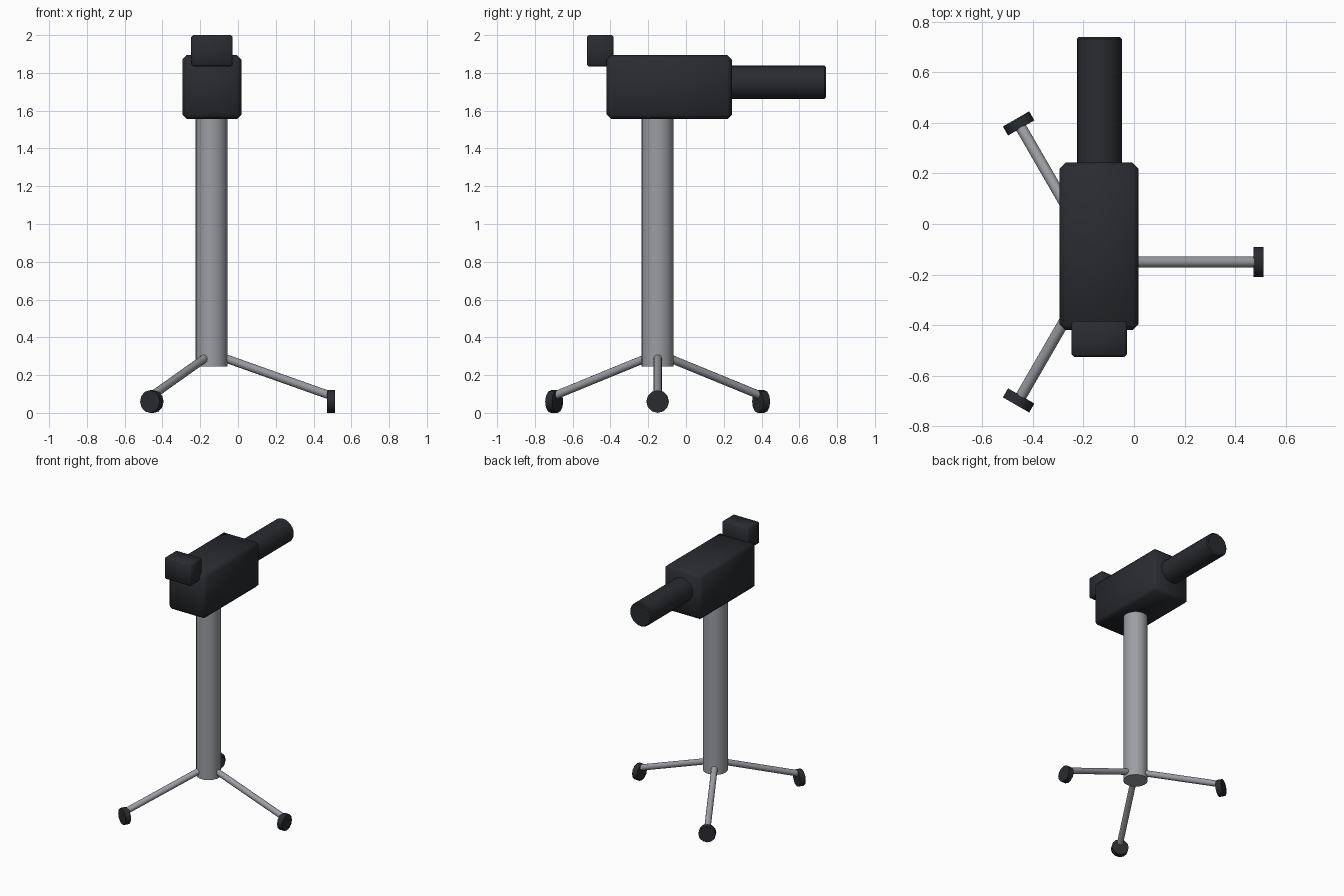
import bpy, math
from mathutils import Vector

if "Cube" in bpy.data.objects:
    bpy.data.objects.remove(bpy.data.objects["Cube"])

CX, CY = -0.14, -0.15   # post axis


def material(name, rgb):
    m = bpy.data.materials.new(name)
    m.diffuse_color = (*rgb, 1)
    m.use_nodes = True
    m.node_tree.nodes["Principled BSDF"].inputs["Base Color"].default_value = m.diffuse_color
    return m


BLACK = material("black_plastic", (0.022, 0.024, 0.028))
METAL = material("grey_metal", (0.33, 0.34, 0.36))


def finish(ob, name, mat, bevel=0.0):
    ob.name = name
    ob.data.materials.append(mat)
    if bevel:
        mod = ob.modifiers.new("chamfer", 'BEVEL')
        mod.width = bevel
        mod.segments = 1
        mod.limit_method = 'ANGLE'
        mod.angle_limit = math.radians(50)
    return ob


def box(name, lo, hi, mat, bevel):
    lo, hi = Vector(lo), Vector(hi)
    bpy.ops.mesh.primitive_cube_add(size=1, location=(lo + hi) / 2)
    ob = bpy.context.object
    ob.scale = hi - lo
    bpy.ops.object.transform_apply(location=False, rotation=False, scale=True)
    bpy.ops.object.shade_smooth()
    return finish(ob, name, mat, bevel)


def rod(name, a, b, radius, mat, sides=16, bevel=0.0):
    a, b = Vector(a), Vector(b)
    d = b - a
    bpy.ops.mesh.primitive_cylinder_add(vertices=sides, radius=radius, depth=d.length,
                                        location=(a + b) / 2,
                                        rotation=d.to_track_quat('Z', 'Y').to_euler())
    ob = bpy.context.object
    bpy.ops.object.shade_smooth_by_angle(angle=math.radians(40))
    return finish(ob, name, mat, bevel)


# Upright post
rod("post", (CX, CY, 0.245), (CX, CY, 1.6), 0.085, METAL, 24)

# Body, eyepiece and barrel
box("body", (-0.295, -0.42, 1.555), (0.018, 0.243, 1.895), BLACK, 0.024)
box("eyepiece", (-0.248, -0.525, 1.835), (-0.028, -0.383, 2.0), BLACK, 0.01)
rod("barrel", (-0.137, 0.18, 1.75), (-0.137, 0.74, 1.75), 0.089, BLACK, 24, 0.008)

# Three splayed legs with disc feet
for i in range(3):
    ang = math.radians(120 * i)
    u = Vector((math.cos(ang), math.sin(ang), 0))
    base = Vector((CX, CY, 0))

    def at(r, z):
        return base + u * r + Vector((0, 0, z))

    rod(f"leg_{i + 1}", at(0.05, 0.297), at(0.625, 0.093), 0.022, METAL, 12)
    rod(f"foot_{i + 1}", at(0.612, 0.06), at(0.653, 0.06), 0.06, BLACK, 12)
